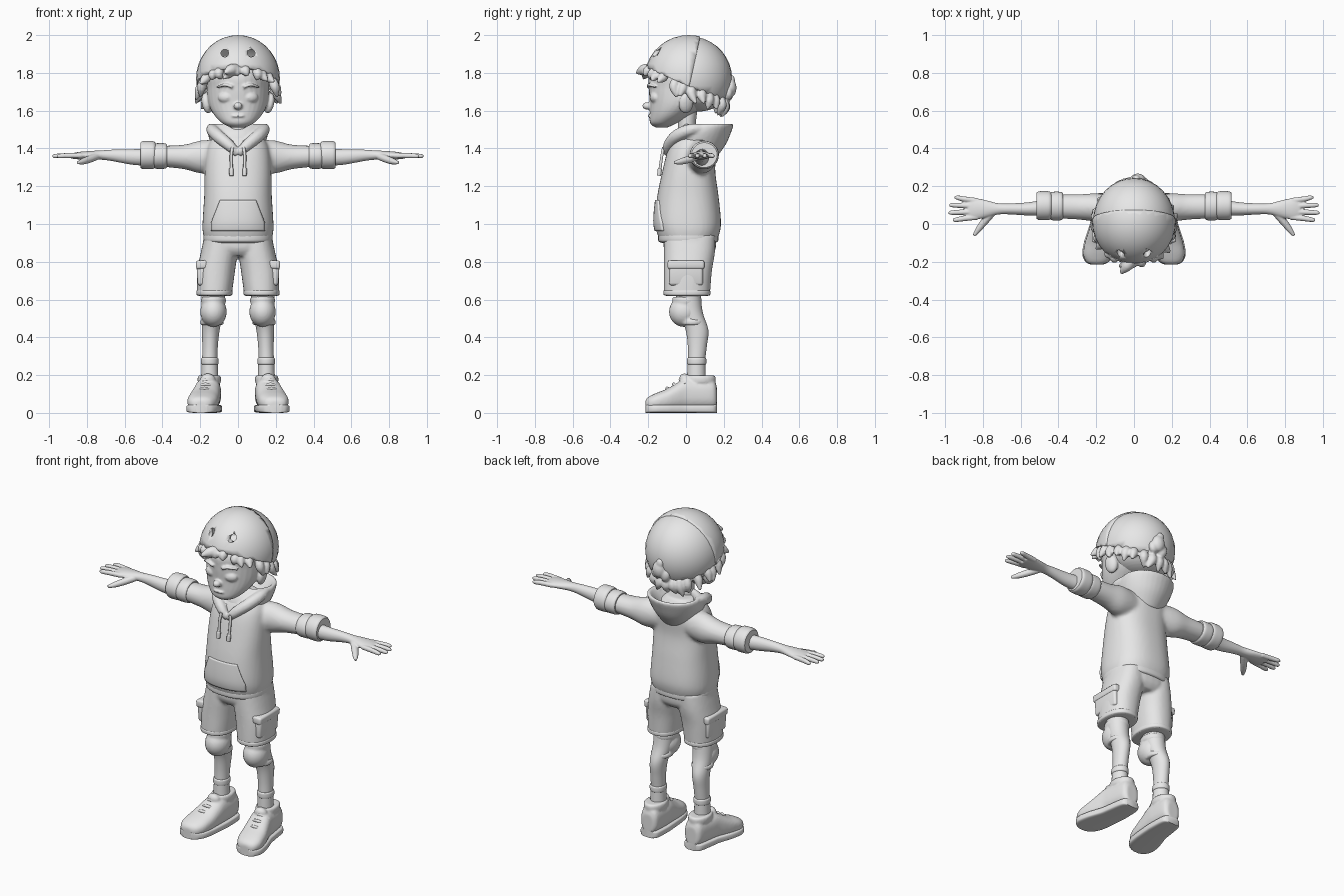
import bpy
import bmesh
import math
import random
from mathutils import Matrix, Vector, Euler

random.seed(4)
default_cube = bpy.data.objects.get("Cube")
if default_cube:
    bpy.data.objects.remove(default_cube, do_unlink=True)

grey = bpy.data.materials.new("plain grey")
grey.use_nodes = True
grey.diffuse_color = (0.8, 0.8, 0.8, 1)
grey.node_tree.nodes["Principled BSDF"].inputs["Base Color"].default_value = grey.diffuse_color

bm = bmesh.new()  # the part being built; part() turns it into an object


def spline(points, steps=5):
    """Smooth curve through tuples of any length."""
    ends = [points[0]] + list(points) + [points[-1]]
    out = []
    for p, q, r, s in zip(ends, ends[1:], ends[2:], ends[3:]):
        for k in range(steps):
            t = k / steps
            out.append([(2 * b + (c - a) * t + (2 * a - 5 * b + 4 * c - d) * t ** 2
                         + (3 * b - a - 3 * c + d) * t ** 3) / 2
                        for a, b, c, d in zip(p, q, r, s)])
    return out + [list(points[-1])]


def skin(loops):
    """Join loops of points into a closed, capped surface."""
    rows = [[bm.verts.new(co) for co in loop] for loop in loops]
    n = len(rows[0])
    for low, high in zip(rows, rows[1:]):
        for i in range(n):
            j = (i + 1) % n
            bm.faces.new((low[i], low[j], high[j], high[i]))
    bm.faces.new(rows[0][::-1])
    bm.faces.new(rows[-1])


def loft(rings, axis=2, power=2, n=32):
    """Rings are (position on axis, centre a, centre b, radius a, radius b)."""
    loops = []
    for t, a, b, ra, rb in spline(rings):
        loop = []
        for i in range(n):
            c, s = math.cos(math.tau * i / n), math.sin(math.tau * i / n)
            co = [a + ra * math.copysign(abs(c) ** (2 / power), c),
                  b + rb * math.copysign(abs(s) ** (2 / power), s)]
            co.insert(axis, t)
            loop.append(co)
        loops.append(loop)
    skin(loops)


def band(start, end, a, b, ra, rb, axis=2, power=2):
    """Rounded ring of cloth around a limb."""
    loft([(start + (end - start) * f, a, b, ra * k, rb * k)
          for f, k in ((0, .88), (.15, .98), (.5, 1), (.85, .98), (1, .88))], axis, power)


def tube(points, n=10):
    """Round sweep through (x, y, z, radius) points."""
    path = spline(points, 4)
    spots = [Vector(p[:3]) for p in path]
    whole = (spots[-1] - spots[0]).normalized()
    ref = Vector((0, 1, 0)) if abs(whole.z) > .7 else Vector((0, 0, 1))
    loops = []
    for i, spot in enumerate(spots):
        along = spots[min(i + 1, len(spots) - 1)] - spots[max(i - 1, 0)]
        side = along.cross(ref).normalized()
        up = side.cross(along).normalized()
        loops.append([spot + path[i][3] * (side * math.cos(math.tau * k / n) + up * math.sin(math.tau * k / n))
                      for k in range(n)])
    skin(loops)


def blob(loc, size, turn=(0, 0, 0)):
    place = Matrix.LocRotScale(Vector(loc), Euler(turn), Vector(size))
    bmesh.ops.create_uvsphere(bm, u_segments=32, v_segments=18, radius=1, matrix=place)


def box(loc, size, bevel, turn=(0, 0, 0)):
    place = Matrix.LocRotScale(Vector(loc), Euler(turn), Vector(size))
    made = bmesh.ops.create_cube(bm, size=1, matrix=place)["verts"]
    edges = {e for v in made for e in v.link_edges}
    bmesh.ops.bevel(bm, geom=list(edges), offset=bevel, segments=3, profile=.5, affect="EDGES")


def flip():
    """Copy everything built so far to the other side."""
    made = bmesh.ops.duplicate(bm, geom=bm.verts[:] + bm.edges[:] + bm.faces[:])["geom"]
    for v in made:
        if isinstance(v, bmesh.types.BMVert):
            v.co.x *= -1


def part(name, voxel=0, relax=4):
    """Finish the current part; a voxel size melts its pieces together."""
    bmesh.ops.recalc_face_normals(bm, faces=bm.faces[:])
    mesh = bpy.data.meshes.new(name)
    bm.to_mesh(mesh)
    bm.clear()
    mesh.materials.append(grey)
    ob = bpy.data.objects.new(name, mesh)
    bpy.context.collection.objects.link(ob)
    bpy.ops.object.select_all(action="DESELECT")
    ob.select_set(True)
    bpy.context.view_layer.objects.active = ob
    bpy.ops.object.shade_smooth_by_angle(angle=math.radians(40))
    if voxel:
        melt = ob.modifiers.new("melt", "REMESH")
        melt.mode, melt.voxel_size, melt.use_smooth_shade = "VOXEL", voxel, True
        soft = ob.modifiers.new("soften", "SMOOTH")
        soft.factor, soft.iterations = .5, relax
    return ob


# Head with ears, eyes, brows, nose and lips
blob((.165, .0, 1.64), (.025, .04, .055), (0, .2, .3))
blob((.07, -.168, 1.67), (.038, .022, .027), (0, 0, .35))
tube([(.03, -.203, 1.725, .007), (.07, -.195, 1.737, .009), (.115, -.165, 1.725, .006)])
flip()
loft([(1.512, 0, -.13, .04, .035), (1.535, 0, -.118, .085, .072), (1.58, 0, -.08, .128, .112),
      (1.64, 0, -.035, .157, .157), (1.72, 0, -.005, .166, .192), (1.8, 0, 0, .165, .19),
      (1.89, 0, .01, .11, .12)])
blob((0, -.205, 1.625), (.024, .026, .02))
blob((0, -.19, 1.572), (.036, .014, .007))
part("head", .006, 3)
loft([(1.4, 0, .02, .07, .06), (1.5, 0, .005, .055, .047), (1.6, 0, .01, .055, .05)])
part("neck")

# Hair: nape, locks under the helmet rim, and loose tufts
blob((0, .06, 1.685), (.165, .145, .09))
for i in range(26):
    angle = math.tau * i / 26 + random.uniform(-.06, .06)
    sx, cy = math.sin(angle), -math.cos(angle)
    front = cy < -.45
    rim = 1.83 - .435 * (.2 * cy + .215)
    drop = random.uniform(.035, .055) if front else random.uniform(.06, .1)
    out = .225 if front or abs(sx) > .75 else .19
    sweep = random.uniform(-.035, .035)
    tube([(.185 * sx, .19 * cy + .01, rim + .01, .02),
          (.205 * sx, .21 * cy, rim - .4 * drop, .026),
          (out * sx + sweep * cy, out * cy + sweep * sx, rim - drop, .006)])
tube([(-.01, -.19, 1.82, .03), (-.04, -.225, 1.815, .03), (-.07, -.262, 1.8, .008)])
for x, y, z, r in ((.02, .235, 1.72, .04), (-.015, .225, 1.69, .032), (.045, .225, 1.695, .03),
                   (.01, .24, 1.76, .024)):
    blob((x, y, z), (r, r * .8, r * 1.25))
part("hair", .007, 2)

# Helmet: a front shell overlapping a slightly smaller rear shell
centre = Vector((0, .015, 1.77))
seam = Vector((0, 1, -.22))


def shell(name, grow, seam_y, keep):
    blob(centre, [r * grow for r in (.222, .235, .23)])
    for spot, normal in (((0, -.215, 1.83), (0, -.435, -1)), ((0, seam_y, 1.9), seam * keep)):
        bmesh.ops.bisect_plane(bm, geom=bm.verts[:] + bm.edges[:] + bm.faces[:],
                               plane_co=spot, plane_no=normal, clear_outer=True)
    ob = part(name)
    thick = ob.modifiers.new("thickness", "SOLIDIFY")
    thick.thickness, thick.offset = .022, -1
    return ob


shell("helmet_rear", .975, .02, -1)
helmet = shell("helmet_front", 1, .055, 1)
for x in (-.07, .07):
    bmesh.ops.create_cone(bm, cap_ends=True, segments=24, radius1=.02, radius2=.02, depth=.25,
                          matrix=Matrix.LocRotScale(Vector((x, -.2, 1.905)), Euler((math.pi / 2, 0, 0)), None))
cutter = part("vent_cutter")
cutter.hide_render = True
holes = helmet.modifiers.new("vents", "BOOLEAN")
holes.operation, holes.object = "DIFFERENCE", cutter
bpy.context.view_layer.objects.active = helmet
for mod in [m.name for m in helmet.modifiers]:
    bpy.ops.object.modifier_apply(modifier=mod)
bpy.data.objects.remove(cutter, do_unlink=True)

# Hoodie body and sleeves
loft([(.08, .06, 1.36, .085, .085), (.19, .085, 1.355, .077, .088), (.28, .09, 1.355, .068, .066),
      (.38, .092, 1.358, .064, .057), (.47, .092, 1.36, .058, .052)], 0)
flip()
loft([(.91, 0, .012, .176, .15), (.96, 0, .012, .187, .168), (1.02, 0, .01, .187, .175),
      (1.15, 0, .01, .179, .162), (1.28, 0, .015, .176, .14), (1.38, 0, .03, .168, .13),
      (1.44, 0, .04, .145, .115), (1.5, 0, .04, .08, .075)], power=2.4, n=48)
hoodie = part("hoodie", .011, 5)
band(.9, .955, 0, .012, .184, .16, power=2.4)
part("hoodie_hem")
band(.375, .447, .095, 1.36, .076, .068, 0)
band(.438, .517, .097, 1.365, .077, .075, 0)
flip()
part("sleeve_cuffs")

# Hood lying on the back, its front edges and drawstrings
loft([(1.35, 0, .06, .1, .1), (1.42, 0, .07, .14, .14), (1.48, 0, .09, .16, .147),
      (1.522, 0, .115, .16, .135), (1.53, 0, .118, .145, .12), (1.51, 0, .115, .125, .1),
      (1.46, 0, .09, .09, .08)])
tube([(.0, -.098, 1.37, .02), (.045, -.092, 1.415, .03), (.105, -.05, 1.465, .034),
      (.137, .02, 1.498, .032), (.138, .09, 1.51, .022)])
flip()
part("hood", .008, 3)
tube([(.03, -.118, 1.405, .009), (.036, -.128, 1.36, .008), (.035, -.136, 1.3, .008),
      (.035, -.138, 1.29, .012), (.035, -.143, 1.255, .011)])
flip()
part("drawstrings")

# Front pouch laid onto the hoodie
bmesh.ops.create_grid(bm, x_segments=24, y_segments=18, size=1)
for v in bm.verts:
    half = .138 - .045 * max(0, v.co.y + .5) / 1.5
    v.co = (v.co.x * half, -.4, 1.045 + .08 * v.co.y)
pouch = part("front_pouch")
wrap = pouch.modifiers.new("drape", "SHRINKWRAP")
wrap.target, wrap.wrap_method, wrap.use_project_y = hoodie, "PROJECT", True
cloth = pouch.modifiers.new("cloth", "SOLIDIFY")
cloth.thickness, cloth.offset = .018, 0

# Forearms and hands
loft([(.45, .088, 1.352, .045, .046), (.56, .08, 1.355, .035, .041), (.66, .08, 1.363, .029, .031),
      (.72, .08, 1.365, .03, .025), (.78, .08, 1.364, .045, .023), (.84, .08, 1.362, .057, .02),
      (.88, .08, 1.36, .052, .014)], 0)
for base, tip, reach in ((.124, .14, .95), (.095, .1, .978), (.065, .06, .982), (.036, .022, .96)):
    tube([(.83, base, 1.362, .014), (.9, (base + tip) / 2, 1.362, .0145),
          (reach - .015, tip, 1.36, .012), (reach, tip, 1.359, .006)])
tube([(.75, .06, 1.358, .02), (.79, .015, 1.342, .02), (.825, -.03, 1.33, .016), (.848, -.062, 1.325, .008)])
flip()
part("arms_and_hands", .0045, 2)

# Shorts with hems and cargo pockets
loft([(.67, .125, .005, .06, .08), (.63, .125, .005, .078, .108), (.62, .125, .005, .09, .12),
      (.64, .124, .005, .093, .123), (.75, .116, .01, .1, .127), (.85, .1, .018, .097, .135),
      (.94, .092, .02, .085, .135)], power=2.3)
flip()
loft([(.83, 0, .02, .12, .11), (.87, 0, .02, .182, .137), (.95, 0, .02, .18, .14)], power=2.4)
part("shorts", .009, 3)
band(.62, .652, .125, .005, .096, .125, power=2.3)
flip()
part("shorts_hems")
box((.187, 0, .735), (.06, .18, .12), .015, (0, .06, 0))
box((.188, 0, .785), (.07, .195, .045), .012, (0, .06, 0))
flip()
part("cargo_pockets")

# Legs, knee pads and socks
loft([(.15, .15, .06, .04, .045), (.25, .15, .055, .04, .044), (.35, .148, .06, .041, .05),
      (.44, .144, .058, .047, .06), (.54, .135, .025, .058, .062), (.68, .13, .005, .065, .07)])
flip()
part("legs")
blob((.13, -.01, .535), (.07, .08, .08))
band(.575, .615, .13, .005, .066, .078)
band(.465, .495, .138, .035, .062, .066)
flip()
part("knee_pads", .007, 3)
loft([(.16, .15, .055, .046, .05), (.26, .15, .055, .043, .047)])
band(.255, .292, .15, .056, .047, .052)
flip()
part("socks")

# Shoes: upper, sole, collar, tongue and laces
shape = [(.163, .15, .085, .035, .055), (.14, .15, .1, .056, .078), (.05, .155, .1, .066, .082),
         (0, .16, .1, .069, .085), (-.05, .17, .085, .075, .072), (-.1, .18, .07, .08, .058),
         (-.16, .19, .058, .078, .046), (-.2, .195, .05, .058, .034), (-.215, .197, .045, .03, .02)]
loft(shape, 1, 2.5)
band(.155, .198, .152, .075, .062, .083)
blob((.16, -.005, .175), (.04, .03, .035), (.5, 0, 0))
flip()
part("shoe_uppers", .007, 3)
loft([(y, x, .022, r * 1.07, .022) for y, x, z, r, h in shape], 1, 5)
flip()
part("shoe_soles")
for y, x, z in ((-.025, .165, .176), (-.06, .172, .152), (-.095, .179, .13)):
    tube([(x - .05, y + .02, z - .025, .008), (x, y - .005, z, .009), (x + .05, y + .02, z - .025, .008)])
flip()
part("shoe_laces")
